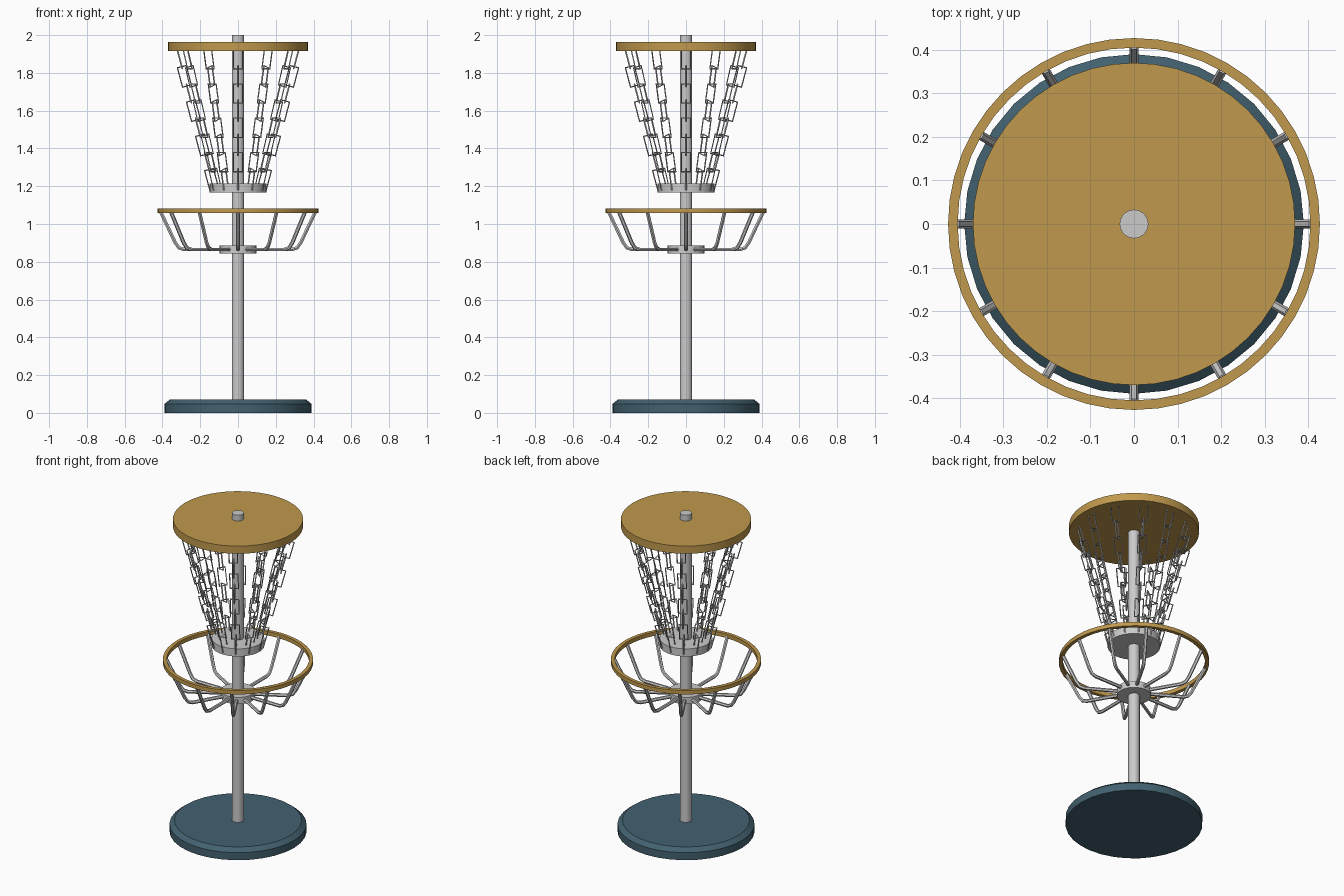
import bpy
from math import sin, cos, pi, radians
from mathutils import Vector

if "Cube" in bpy.data.objects:
    bpy.data.objects.remove(bpy.data.objects["Cube"])


def material(name, rgb):
    m = bpy.data.materials.new(name)
    m.diffuse_color = (*rgb, 1)
    m.use_nodes = True
    m.node_tree.nodes["Principled BSDF"].inputs["Base Color"].default_value = m.diffuse_color
    return m


gold = material("gold", (0.53, 0.32, 0.075))
teal = material("teal", (0.055, 0.12, 0.16))


def finish(ob, mat=None, angle=30):
    bpy.ops.object.select_all(action='DESELECT')
    ob.select_set(True)
    bpy.context.view_layer.objects.active = ob
    if ob.type == 'CURVE':
        bpy.ops.object.convert(target='MESH')
        ob = bpy.context.object
    bpy.ops.object.shade_smooth_by_angle(angle=radians(angle))
    if mat:
        ob.data.materials.append(mat)
    return ob


def lathe(name, profile, sides, mat=None, closed=False):
    """Spin an (r, z) profile, listed bottom to top; cap it unless it is a closed loop."""
    n = len(profile)
    verts = [(r * cos(2 * pi * i / sides), r * sin(2 * pi * i / sides), z)
             for r, z in profile for i in range(sides)]
    faces = []
    for k in range(n if closed else n - 1):
        a, b = k * sides, (k + 1) % n * sides
        for i in range(sides):
            j = (i + 1) % sides
            faces.append((a + i, a + j, b + j, b + i))
    if not closed:
        faces.append(tuple(reversed(range(sides))))
        faces.append(tuple(range((n - 1) * sides, n * sides)))
    me = bpy.data.meshes.new(name)
    me.from_pydata(verts, [], faces)
    ob = bpy.data.objects.new(name, me)
    bpy.context.collection.objects.link(ob)
    return finish(ob, mat)


def tubes(name, paths, radius, res, cyclic=False, angle=50):
    """One object made of round wires that follow the given paths."""
    cu = bpy.data.curves.new(name, 'CURVE')
    cu.dimensions = '3D'
    cu.bevel_depth = radius
    cu.bevel_resolution = res
    cu.use_fill_caps = not cyclic
    for path in paths:
        sp = cu.splines.new('POLY')
        sp.points.add(len(path) - 1)
        for p, co in zip(sp.points, path):
            p.co = (*co, 1)
        sp.use_cyclic_u = cyclic
    ob = bpy.data.objects.new(name, cu)
    bpy.context.collection.objects.link(ob)
    return finish(ob, angle=angle)


# Solid round parts
lathe("base", [(0.39, 0), (0.39, 0.047), (0.362, 0.07)], 32, teal)
lathe("pole", [(0.033, 0.05), (0.033, 2.0)], 20)
lathe("top_disc", [(0.37, 1.915), (0.37, 1.963)], 48, gold)
lathe("chain_holder", [(0.15, 1.167), (0.15, 1.215)], 32)
lathe("basket_hub", [(0.098, 0.843), (0.098, 0.886)], 24)

# Basket rim
lathe("basket_rim", [(0.405, 1.058), (0.427, 1.058), (0.427, 1.083), (0.405, 1.083)],
      48, gold, closed=True)

# Basket ribs and chain strands
COUNT, LINKS = 12, 8
rib = [(0.08, 0.865), (0.285, 0.865), (0.313, 0.874), (0.333, 0.903), (0.41, 1.065)]
top, bottom = (0.32, 1.918), (0.128, 1.192)
for s in range(COUNT):
    a = 2 * pi * s / COUNT
    out = Vector((cos(a), sin(a), 0))
    side = Vector((-sin(a), cos(a), 0))
    up = Vector((0, 0, 1))
    tubes(f"basket_rib_{s + 1}", [[out * r + up * z for r, z in rib]], 0.0105, 1)

    start = out * top[0] + up * top[1]
    end = out * bottom[0] + up * bottom[1]
    step = (end - start) / LINKS
    along = step.normalized()
    across = along.cross(side).normalized()
    half = step.length / 2 + 0.006
    links = []
    for k in range(LINKS):
        c = start + step * (k + 0.5)
        w = (across if k % 2 else side) * 0.024
        h = along * half
        links.append([c - w - h, c + w - h, c + w + h, c - w + h])
    tubes(f"chain_{s + 1}", links, 0.0045, 0, cyclic=True, angle=30)
